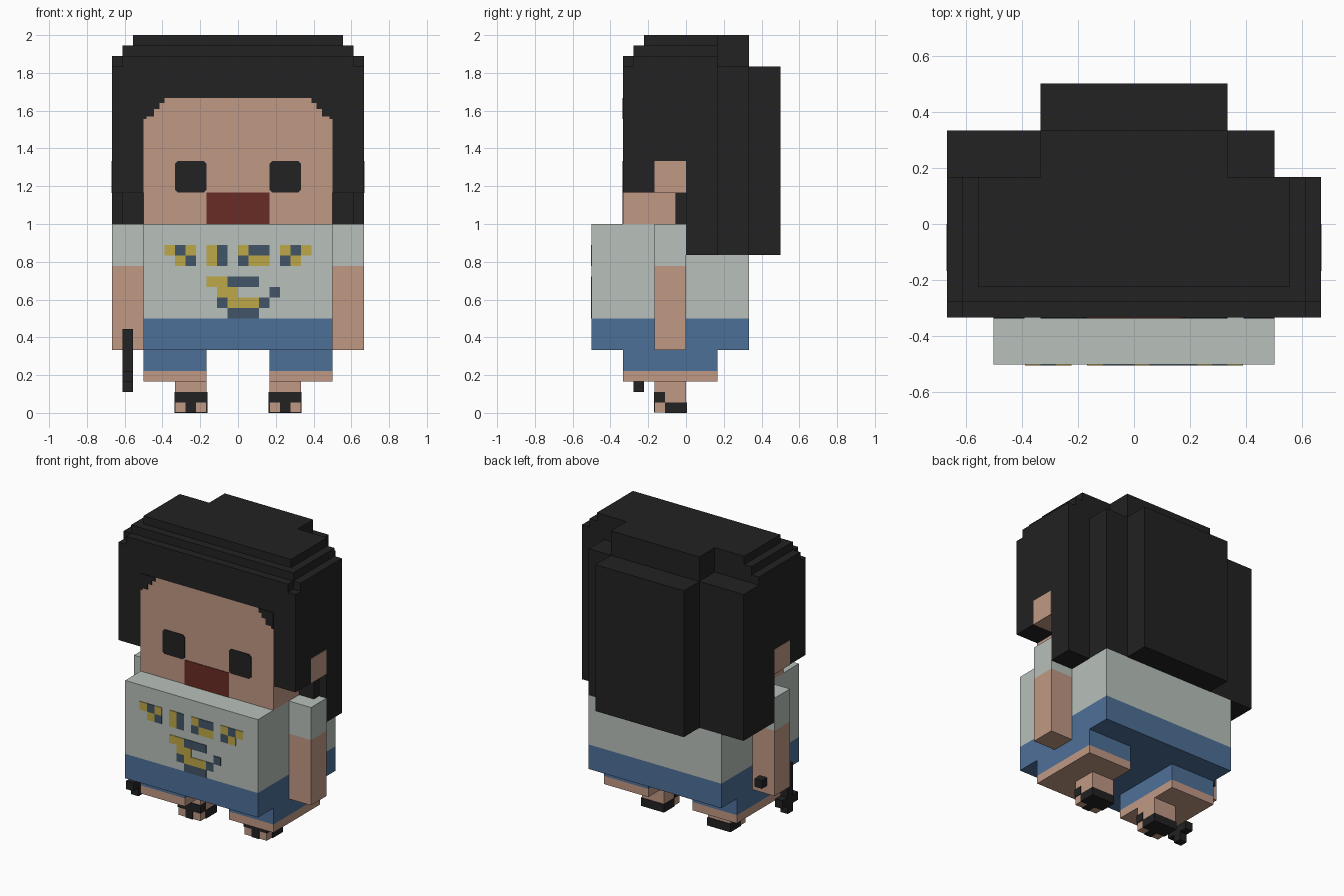
import bpy
import bmesh

cube = bpy.data.objects.get("Cube")
if cube:
    bpy.data.objects.remove(cube, do_unlink=True)

U = 1 / 18   # small voxel
B = 1 / 6    # large block


def material(name, rgb):
    m = bpy.data.materials.new(name)
    m.use_nodes = True
    m.diffuse_color = (*rgb, 1)
    bsdf = m.node_tree.nodes["Principled BSDF"]
    bsdf.inputs["Base Color"].default_value = (*rgb, 1)
    bsdf.inputs["Roughness"].default_value = 0.9
    return m


BLACK = material("black", (0.016, 0.016, 0.016))
SKIN = material("skin", (0.527, 0.314, 0.231))
WHITE = material("off_white", (0.479, 0.527, 0.497))
BLUE = material("denim_blue", (0.076, 0.162, 0.314))
YELLOW = material("mustard", (0.515, 0.392, 0.065))
NAVY = material("slate_navy", (0.054, 0.089, 0.133))
RED = material("dark_red", (0.144, 0.025, 0.018))


def finish(name, bm, mat):
    bmesh.ops.recalc_face_normals(bm, faces=bm.faces[:])
    mesh = bpy.data.meshes.new(name)
    bm.to_mesh(mesh)
    bm.free()
    mesh.materials.append(mat)
    ob = bpy.data.objects.new(name, mesh)
    bpy.context.collection.objects.link(ob)
    return ob


def boxes(name, mat, *spans):
    """One object made of boxes, each (x0, x1, y0, y1, z0, z1)."""
    bm = bmesh.new()
    for x0, x1, y0, y1, z0, z1 in spans:
        for v in bmesh.ops.create_cube(bm, size=1)["verts"]:
            v.co = (x0 + (v.co.x + .5) * (x1 - x0),
                    y0 + (v.co.y + .5) * (y1 - y0),
                    z0 + (v.co.z + .5) * (z1 - z0))
    return finish(name, bm, mat)


def pair(name, mat, *spans):
    """Left boxes and their mirror image on the right."""
    boxes("left_" + name, mat, *spans)
    boxes("right_" + name, mat, *[(-b, -a, *rest) for a, b, *rest in spans])


def front_plate(name, mat, points, y):
    """Thin plate with an x-z outline, lying just in front of y."""
    bm = bmesh.new()
    face = bm.faces.new([bm.verts.new((x, y - .004, z)) for x, z in points])
    ext = bmesh.ops.extrude_face_region(bm, geom=[face])
    for v in ext["geom"]:
        if isinstance(v, bmesh.types.BMVert):
            v.co.y = y + .002
    return finish(name, bm, mat)


# Torso: shirt over shorts
boxes("shirt", WHITE, (-.5, .5, -.5, 0, .5, 1), (-.5, .5, 0, 2 * B, .5, 5 * B + .003))
boxes("shorts", BLUE, (-.5, .5, -.5, 2 * B, 2 * B, .5))

# Arms
pair("sleeve", WHITE, (.5, 4 * B, -B, 0, 14 * U, 1))
pair("forearm", SKIN, (.5, 4 * B, -B, 0, 2 * B, 14 * U))

# Legs and feet
pair("shorts_leg", BLUE, (B, .5, -2 * B, B, 4 * U, 2 * B))
pair("knee", SKIN, (B, .5, -2 * B, B, 3 * U, 4 * U))
pair("foot", SKIN, (B, 2 * B, -B, 0, .003, B))
E = .004
pair("sandal", BLACK,
     (B - E, 2 * B + E, -2 * U, E, 0, U),                      # sole and heel
     (B - E, 2 * B + E, -B - E, -2 * U, U, 2 * U),             # strap
     (4 * U, 5 * U, -B - E, -2 * U, .001, U))                  # toe post

# Head with ears
boxes("head", SKIN, (-.5, .5, -2 * B, 0, 1, 10 * B))
pair("ear", SKIN, (.5, 4 * B + .002, -B, 0, 7 * B - .002, 8 * B))

# Hair cap, stepped towards the top
boxes("hair_top", BLACK,
      (-4 * B, 4 * B, -2 * B, B, 10 * B, 33 * U),
      (-4 * B, 4 * B, -5 * U, B, 33 * U, 34 * U),
      (-11 * U, 11 * U, -6 * U, -5 * U, 33 * U, 34 * U),
      (-11 * U, 11 * U, -5 * U, B, 34 * U, 35 * U),
      (-10 * U, 10 * U, -4 * U, B, 35 * U, 2),
      (-2 * B, 2 * B, B, 2 * B, 33 * U, 2))
pair("hair_side", BLACK,
     (.5, 4 * B, -2 * B, 0, 7 * B, 10 * B),
     (.5, 11 * U, -U, 0, 1, 7 * B))

# Long hair at the back, with one side fuller than the other
z0, z1 = 5 * B + .003, 33 * U
boxes("hair_back", BLACK,
      (-2 * B, 2 * B, 0, .5, z0, z1),
      (-4 * B, -2 * B, 0, 2 * B, z0, z1),
      (2 * B, .5, 0, 2 * B, z0, z1),
      (.5, 4 * B, 0, B, z0, z1))

# Face details
FACE = -2 * B
c = .014
fringe = [(.39, 1.667), (.39, 1.64), (.415, 1.64), (.415, 1.61), (.445, 1.61),
          (.445, 1.57), (.485, 1.57), (.485, 1.555), (.5, 1.555), (.5, 1.667)]
eye = [(B + c, 7 * B), (2 * B - c, 7 * B), (2 * B, 7 * B + c), (2 * B, 8 * B - c),
       (2 * B - c, 8 * B), (B + c, 8 * B), (B, 8 * B - c), (B, 7 * B + c)]
for side, s in (("left", 1), ("right", -1)):
    front_plate(side + "_fringe_corner", BLACK, [(s * x, z) for x, z in fringe], FACE)
    front_plate(side + "_eye", BLACK, [(s * x, z) for x, z in eye], FACE)
front_plate("mouth", RED, [(-B, 1), (B, 1), (B, 7 * B), (-B, 7 * B)], FACE)

# Shirt pattern: rows of voxels from the top down, Y mustard, N navy
pattern = {15: "YNY.YN.YNN.YNY",
           14: ".YN.YN.NYY.NY.",
           12: "....YYNNN.....",
           11: ".....YY...N...",
           10: ".....NYYYN....",
           9: "......NNN....."}
pattern[10] = ".....NYYYN....".replace("YYYN.", "YYYN.")
for key, mat, name in (("Y", YELLOW, "shirt_pattern_mustard"),
                       ("N", NAVY, "shirt_pattern_navy")):
    spans = []
    for row, cells in pattern.items():
        for i, ch in enumerate(cells):
            if ch == key:
                x = (i - 7) * U
                spans.append((x, x + U, -.504, -.498, row * U, (row + 1) * U))
    boxes(name, mat, *spans)

# Held stick: grip through the right hand, shaft and small crosspiece
boxes("held_stick", BLACK,
      (-11 * U, -10 * U, -4 * U, U, 7 * U, 8 * U),
      (-11 * U, -10 * U, -5 * U, -4 * U, 2 * U, 8 * U),
      (-11 * U, -10 * U, -6 * U, -3 * U, 3 * U, 4 * U))
